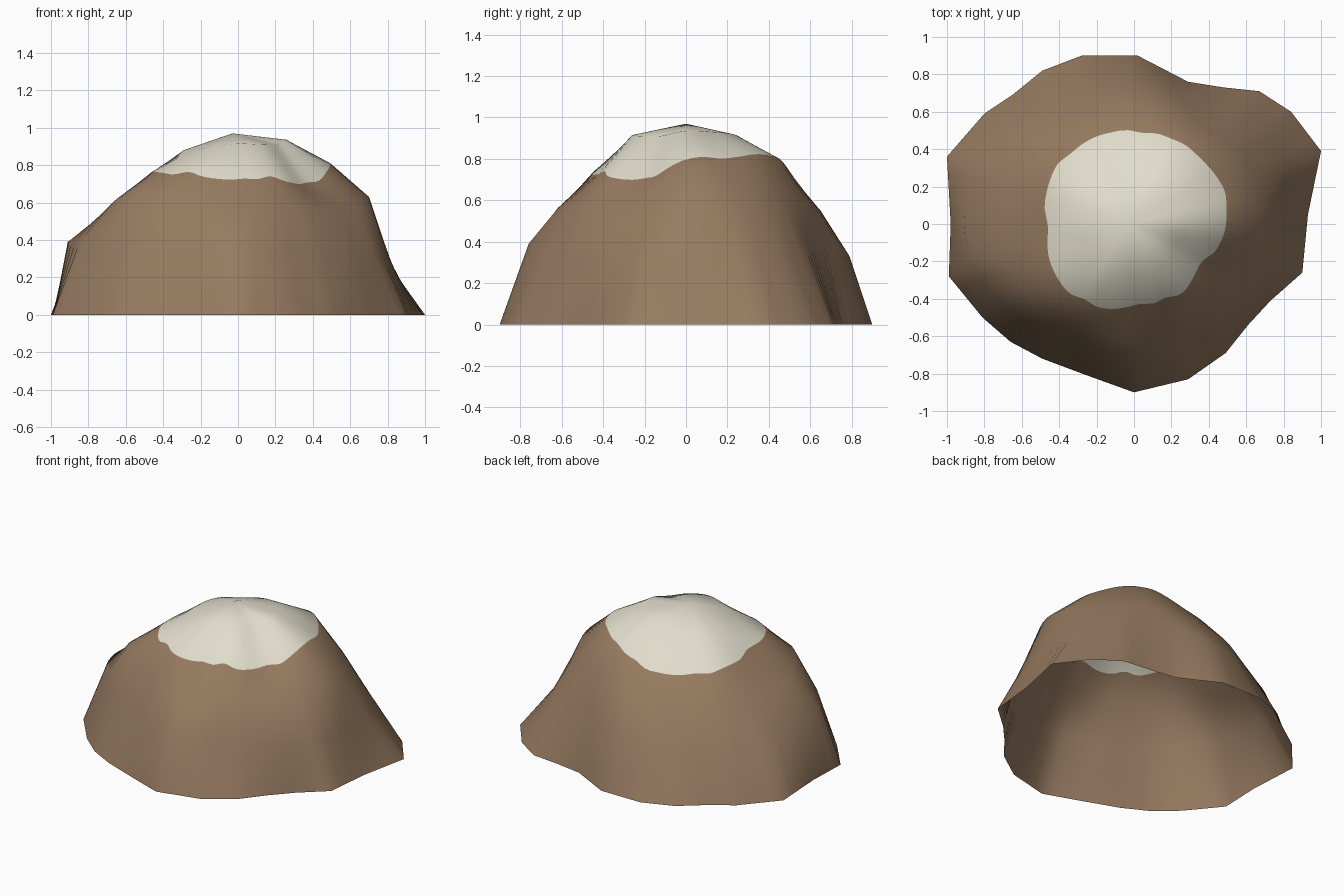
import bpy, bmesh, math, random

if "Cube" in bpy.data.objects:
    bpy.data.objects.remove(bpy.data.objects["Cube"])

random.seed(4)
N = 96  # columns around the hill

# Foot outline seen from above, anticlockwise from the front
FOOT = [(0, -.9), (.29, -.83), (.49, -.69), (.61, -.54), (.73, -.41), (.9, -.26),
        (.93, .05), (1, .39), (.84, .6), (.67, .71), (.48, .73), (.29, .76),
        (.02, .9), (-.28, .9), (-.49, .82), (-.65, .69), (-.8, .59), (-1, .36),
        (-.98, 0), (-.99, -.28), (-.81, -.5), (-.66, -.63), (-.49, -.72), (-.25, -.81)]

# Contours every 30 degrees from +x: (radii, heights)
SHOULDER = ([.81, .85, .70, .79, .79, .86, .91, .83, .72, .76, .71, .77],
            [.29, .30, .45, .33, .30, .32, .39, .39, .36, .39, .34, .30])
UPPER = ([.70, .69, .63, .65, .65, .67, .70, .69, .61, .62, .61, .63],
         [.63, .58, .60, .55, .54, .55, .54, .64, .61, .56, .56, .57])
SNOW_LINE = ([.50, .52, .49, .50, .52, .50, .47, .49, .49, .44, .44, .42],
             [.79, .80, .82, .72, .69, .73, .75, .77, .75, .72, .73, .70])
CROWN = ([.26, .26, .26, .26, .26, .29, .29, .27, .26, .26, .26, .25],
         [.935, .93, .92, .90, .88, .88, .88, .88, .90, .915, .91, .91])
WOBBLE = [random.uniform(-.014, .014) for _ in range(38)]


def around(values, t):
    """Smooth periodic interpolation, t in 0..1."""
    n = len(values)
    i, f = int(t * n), (t * n) % 1
    a, b, c, d = (values[(i + k) % n] for k in (-1, 0, 1, 2))
    return b + .5 * f * (c - a + f * (2*a - 5*b + 4*c - d + f * (3*(b - c) + d - a)))


def material(name, colour):
    m = bpy.data.materials.new(name)
    m.diffuse_color = (*colour, 1)
    m.use_nodes = True
    m.node_tree.nodes["Principled BSDF"].inputs["Base Color"].default_value = m.diffuse_color
    return m


bm = bmesh.new()
rings = [[] for _ in range(5)]
for j in range(N):
    # Foot ring follows the straight-sided outline
    k, f = divmod(j * len(FOOT) / N, 1)
    p, q = FOOT[int(k)], FOOT[(int(k) + 1) % len(FOOT)]
    x, y = p[0] + f * (q[0] - p[0]), p[1] + f * (q[1] - p[1])
    rings[0].append(bm.verts.new((x, y, 0)))
    ang = math.atan2(y, x) % math.tau
    t = ang / math.tau
    # Contours above it; the snow line wanders up and down the slope
    for r, (radii, heights) in enumerate((SHOULDER, UPPER, SNOW_LINE, CROWN), 1):
        s = around(WOBBLE, t) if r == 3 else 0
        rad, z = around(radii, t) + s, around(heights, t) - s
        rings[r].append(bm.verts.new((rad * math.cos(ang), rad * math.sin(ang), z)))

# Slopes between contours, left open underneath
for r in range(4):
    for j in range(N):
        n = (j + 1) % N
        face = bm.faces.new((rings[r][j], rings[r][n], rings[r + 1][n], rings[r + 1][j]))
        face.material_index = int(r == 3)

# Summit
top = bm.verts.new((-.03, 0, .97))
for j in range(N):
    bm.faces.new((rings[4][j], rings[4][(j + 1) % N], top)).material_index = 1
for face in bm.faces:
    face.smooth = True

mesh = bpy.data.meshes.new("mountain")
bm.to_mesh(mesh)
bm.free()
mesh.materials.append(material("brown_rock", (.305, .195, .117)))
mesh.materials.append(material("snow", (.753, .723, .604)))
bpy.context.collection.objects.link(bpy.data.objects.new("mountain", mesh))
